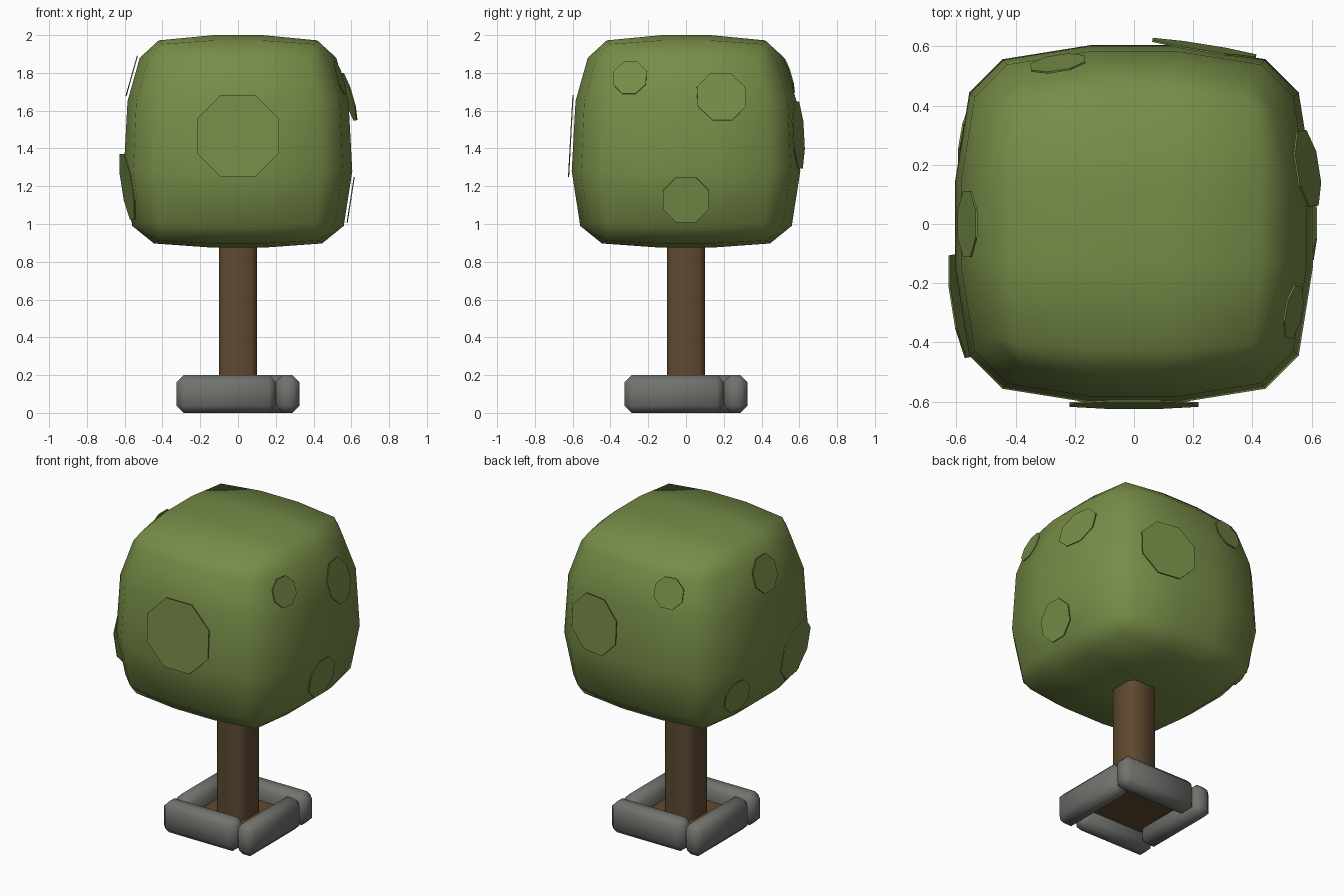
import bpy, bmesh, math
from mathutils import Vector, Matrix
from mathutils.bvhtree import BVHTree

if "Cube" in bpy.data.objects:
    bpy.data.objects.remove(bpy.data.objects["Cube"])


def material(name, r, g, b):
    m = bpy.data.materials.new(name)
    m.diffuse_color = (r, g, b, 1)
    m.use_nodes = True
    m.node_tree.nodes["Principled BSDF"].inputs["Base Color"].default_value = m.diffuse_color
    return m


GREEN = material("leaf green", 0.185, 0.265, 0.065)
BROWN = material("bark brown", 0.115, 0.068, 0.031)
SOIL = material("soil brown", 0.12, 0.07, 0.028)
GREY = material("stone grey", 0.165, 0.17, 0.155)


def finish(bm, name, mat, angle=None):
    bmesh.ops.recalc_face_normals(bm, faces=bm.faces)
    me = bpy.data.meshes.new(name)
    bm.to_mesh(me)
    bm.free()
    ob = bpy.data.objects.new(name, me)
    bpy.context.collection.objects.link(ob)
    me.materials.append(mat)
    if angle:
        bpy.context.view_layer.objects.active = ob
        ob.select_set(True)
        bpy.ops.object.shade_smooth_by_angle(angle=math.radians(angle))
        ob.select_set(False)
    return ob


def box(name, lo, hi, mat, bevel=0, upright_only=False):
    bm = bmesh.new()
    bmesh.ops.create_cube(bm, size=1)
    lo, hi = Vector(lo), Vector(hi)
    for v in bm.verts:
        v.co = (lo + hi) / 2 + v.co * (hi - lo)
    if bevel:
        edges = [e for e in bm.edges if not upright_only
                 or abs(e.verts[0].co.z - e.verts[1].co.z) > 0.01]
        bmesh.ops.bevel(bm, geom=edges, offset=bevel, segments=1, affect='EDGES')
    return finish(bm, name, mat, 60 if bevel else None)


# Canopy: bulging, chamfered cube as the hull of a 4 x 4 point grid per face
bm = bmesh.new()
side_levels = [(0.99, 0.56), (1.28, 0.605), (1.65, 0.585), (1.88, 0.52)]
for i, (z, w) in enumerate(side_levels):
    for u, bulge in ((-0.735, 0.92), (-0.235, 1), (0.235, 1), (0.735, 0.92)):
        zz = z
        if bulge < 1 and i in (0, 3):
            zz += 0.015 if i == 0 else -0.015
        for k in range(4):
            bm.verts.new(Matrix.Rotation(k * math.pi / 2, 3, 'Z')
                         @ Vector((w * bulge, u * w, zz)))
for zc, drop, outer in ((2.0, -0.028, 0.42), (0.875, 0.022, 0.445)):
    for x in (-1, -0.31, 0.31, 1):
        for y in (-1, -0.31, 0.31, 1):
            rim = (abs(x) == 1) + (abs(y) == 1)
            s = outer * (0.96 if rim == 2 else 1)
            bm.verts.new((x * s, y * s, zc + drop * rim * (0.85 if rim == 2 else 1)))
hull = bmesh.ops.convex_hull(bm, input=bm.verts)
bmesh.ops.delete(bm, geom=[v for v in bm.verts if not v.link_faces], context='VERTS')
bmesh.ops.recalc_face_normals(bm, faces=bm.faces)
tree = BVHTree.FromBMesh(bm)
finish(bm, "canopy", GREEN, 80)

# Flat leaf patches hovering just off the canopy sides: side, lateral, height, radius
patches = [
    ((0, -1, 0), 0.0, 1.465, 0.236),
    ((1, 0, 0), 0.185, 1.67, 0.14),
    ((1, 0, 0), -0.295, 1.77, 0.096),
    ((1, 0, 0), 0.0, 1.13, 0.132),
    ((0, 1, 0), 0.235, 1.47, 0.192),
    ((0, 1, 0), -0.255, 1.78, 0.1),
    ((-1, 0, 0), 0.0, 1.78, 0.12),
    ((-1, 0, 0), 0.29, 1.11, 0.108),
    ((-1, 0, 0), -0.275, 1.2, 0.19),
]
for i, (side, u, z, r) in enumerate(patches):
    d = Vector(side)
    start = d * 2 + Vector((abs(d.y) * u, abs(d.x) * u, z))
    hit, normal, _, _ = tree.ray_cast(start, -d)
    bm = bmesh.new()
    place = (Matrix.Translation(hit + normal * 0.015)
             @ normal.to_track_quat('Z', 'Y').to_matrix().to_4x4()
             @ Matrix.Rotation(math.pi / 8, 4, 'Z'))
    bmesh.ops.create_cone(bm, cap_ends=True, segments=8, radius1=r, radius2=r,
                          depth=0.006, matrix=place)
    finish(bm, f"leaf_patch_{i + 1}", GREEN)

# Trunk and soil bed
box("trunk", (-0.1, -0.1, 0.09), (0.1, 0.1, 0.92), BROWN, 0.03, True)
box("soil", (-0.22, -0.22, 0.09), (0.22, 0.22, 0.1), SOIL)

# Four kerb stones laid in a pinwheel
for k in range(4):
    stone = box(f"kerb_stone_{k + 1}", (-0.325, -0.325, 0), (0.2, -0.2, 0.2), GREY, 0.037)
    stone.data.transform(Matrix.Rotation(k * math.pi / 2, 4, 'Z'))
